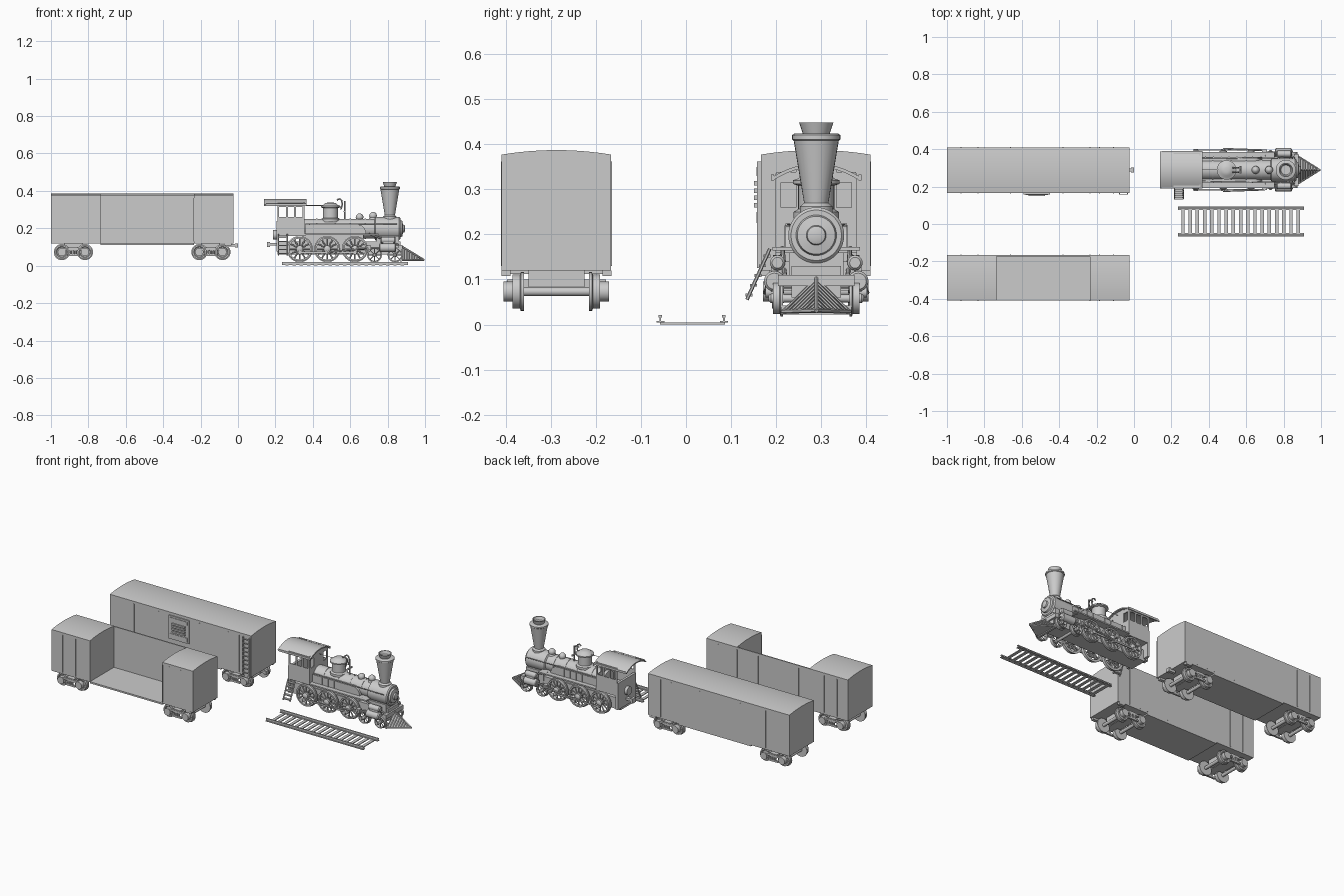
import bpy, bmesh, math
from mathutils import Matrix, Vector

if "Cube" in bpy.data.objects:
    bpy.data.objects.remove(bpy.data.objects["Cube"])

AX = {'z': Matrix.Identity(4), 'x': Matrix.Rotation(math.pi/2, 4, 'Y'), 'y': Matrix.Rotation(-math.pi/2, 4, 'X')}


class Part:
    """Collects simple solids into one named object."""
    def __init__(self, name):
        self.name, self.bm = name, bmesh.new()

    def box(self, x0, x1, y0, y1, z0, z1, rot=None):
        m = Matrix.Translation(((x0+x1)/2, (y0+y1)/2, (z0+z1)/2))
        if rot:
            m = m @ Matrix.Rotation(rot[0], 4, rot[1])
        bmesh.ops.create_cube(self.bm, size=1, matrix=m @ Matrix.Diagonal((abs(x1-x0), abs(y1-y0), abs(z1-z0), 1)))

    def rod(self, a, b, r, n=8):
        a, b = Vector(a), Vector(b)
        m = Matrix.Translation((a+b)/2) @ (b-a).to_track_quat('Z', 'Y').to_matrix().to_4x4()
        bmesh.ops.create_cone(self.bm, cap_ends=True, segments=n, radius1=r, radius2=r, depth=(b-a).length, matrix=m)

    def lathe(self, c, axis, prof, n=28, ring=False):
        m = Matrix.Translation(c) @ AX[axis]
        rows = [[self.bm.verts.new(m @ Vector((r*math.cos(2*math.pi*i/n), r*math.sin(2*math.pi*i/n), h)))
                 for i in range(n)] for r, h in prof]
        pairs = list(zip(rows, rows[1:])) + ([(rows[-1], rows[0])] if ring else [])
        for p, q in pairs:
            for i in range(n):
                self.bm.faces.new((p[i], p[(i+1) % n], q[(i+1) % n], q[i]))
        if not ring:
            self.bm.faces.new(rows[0])
            self.bm.faces.new(rows[-1])

    def prism(self, pts, axis, a, b):
        def mk(p, h):
            return self.bm.verts.new((h, p[0], p[1]) if axis == 'x' else (p[0], h, p[1]))
        lo, hi = [mk(p, a) for p in pts], [mk(p, b) for p in pts]
        n = len(pts)
        self.bm.faces.new(lo)
        self.bm.faces.new(hi)
        for i in range(n):
            self.bm.faces.new((lo[i], lo[(i+1) % n], hi[(i+1) % n], hi[i]))

    def done(self):
        bmesh.ops.recalc_face_normals(self.bm, faces=self.bm.faces)
        me = bpy.data.meshes.new(self.name)
        self.bm.to_mesh(me)
        self.bm.free()
        o = bpy.data.objects.new(self.name, me)
        bpy.context.collection.objects.link(o)
        bpy.context.view_layer.objects.active = o
        o.select_set(True)
        bpy.ops.object.shade_smooth_by_angle(angle=math.radians(35))
        o.select_set(False)


def arch(yc, hw, z0, zs, rise, n=12):
    top = [(yc+hw*(1-2*i/n), zs+rise*(1-(1-2*i/n)**2)) for i in range(n+1)]
    return [(yc-hw, z0), (yc+hw, z0)] + top


def truck(name, xc, yc):
    t = Part(name)
    for x in (xc-.062, xc+.062):
        t.rod((x, yc-.08, .073), (x, yc+.08, .073), .01, 12)
        for s in (-1, 1):
            t.lathe((x, yc, .073), 'y', [(.043, s*.072), (.043, s*.079), (.038, s*.081), (.038, s*.097),
                                         (.03, s*.097), (.026, s*.093), (.022, s*.093), (.022, s*.117)])
    for s in (-1, 1):
        y = yc+s*.106
        t.box(xc-.062, xc+.062, y-.006, y+.006, .083, .094)
        t.box(xc-.035, xc+.035, y-.006, y+.006, .052, .062)
        for dx in (-.013, 0, .013):
            t.rod((xc+dx, y, .058), (xc+dx, y, .09), .006)
    t.box(xc-.025, xc+.025, yc-.11, yc+.11, .078, .1)
    t.box(xc-.05, xc+.05, yc-.062, yc+.062, .08, .122)
    t.done()


def wagon(name, yc, is_open):
    b = Part(name + '_body')
    X0, X1, hw = -1.0, -.025, .1215
    spans = [(X0, -.735), (-.235, X1)] if is_open else [(X0, X1)]
    for a, c in spans:
        b.prism(arch(yc, hw, .12, .377, .01), 'x', a, c)
    if is_open:
        b.box(-.735, -.235, yc-hw, yc+hw, .112, .122)
        b.box(-.735, -.235, yc+hw-.007, yc+hw, .12, .377)
    else:
        b.box(-.735, -.235, yc-hw, yc+hw, .112, .122)
    b.done()
    r = Part(name + '_ribs')
    for x in (-.925, -.835, -.66, -.38, -.235, -.185, -.11):
        for s in (-1, 1):
            if not (is_open and s < 0 and -.735 < x < -.24):
                r.box(x-.003, x+.003, yc+s*hw-.002, yc+s*hw+.002, .13, .362)
    for s in (-1, 1):
        r.box(X1-.05, X1-.01, yc+s*.112-.01, yc+s*.112+.01, .108, .12)
    r.done()
    truck(name + '_rear_truck', -.88, yc)
    truck(name + '_front_truck', -.145, yc)


wagon('closed_car', .2875, False)
wagon('open_car', -.2875, True)

# closed car side hatch, ladder and coupler
h = Part('side_hatch')
h.box(-.59, -.45, .159, .168, .215, .36)
for z0, z1 in ((.225, .25), (.33, .35)):
    h.box(-.58, -.46, .156, .162, z0, z1)
for i in range(4):
    h.box(-.565, -.475, .151, .162, .26+i*.016, .27+i*.016)
h.done()
l = Part('car_ladder')
for x in (-.078, -.034):
    l.box(x-.003, x+.003, .157, .167, .125, .362)
for i in range(9):
    l.box(-.078, -.034, .157, .161, .138+i*.026, .144+i*.026)
l.done()
c = Part('car_coupler')
c.box(-.05, -.012, .28, .298, .102, .116)
c.box(-.015, 0, .276, .302, .098, .12)
c.done()

# track section
t = Part('track')
for i in range(17):
    x = .262+i*.0385
    t.box(x-.009, x+.009, -.058, .086, 0, .005)
for y, s in ((-.057, -1), (.084, 1)):
    t.box(.235, .91, y-.009, y+.009, .004, .008)
    t.box(.235, .91, y-.002, y+.002, .008, .017)
    t.box(.235, .91, y-.004, y+.004, .016, .021)
t.done()

# locomotive boiler and front
Y, ZB = .289, .198
b = Part('boiler')
b.lathe((0, Y, ZB), 'x', [(.053, .33), (.053, .73), (.062, .735), (.062, .862), (.056, .868), (.045, .868),
                          (.042, .878), (.022, .882), (.02, .89), (.012, .893)], 36)
for x in (.42, .52, .6, .68):
    b.lathe((x, Y, ZB), 'x', [(.055, -.004), (.055, .004)], 36)
b.done()
s = Part('smokestack')
s.lathe((.812, Y, 0), 'z', [(.036, .245), (.036, .262), (.027, .27), (.05, .408), (.054, .411), (.054, .42),
                            (.048, .424), (.03, .424), (.038, .448), (.033, .448), (.026, .43)])
s.done()
d = Part('domes')
d.lathe((.495, Y, 0), 'z', [(.05, .235), (.05, .25), (.04, .256), (.04, .308), (.052, .312), (.052, .32),
                            (.04, .324), (.03, .334), (.012, .338)])
for x, z in ((.65, 0), (.722, .008)):
    d.lathe((x, Y, z), 'z', [(.023, .235), (.018, .25), (.021, .258), (.019, .268), (.01, .277), (.004, .28)], 20)
d.done()
p = Part('whistle_and_pipes')
pts = [(.55, Y, .3), (.558, Y, .33), (.553, Y, .352), (.54, Y, .358), (.528, Y, .35)]
for dy in (-.012, .012):
    for u, v in zip(pts, pts[1:]):
        p.rod((u[0], u[1]+dy, u[2]), (v[0], v[1]+dy, v[2]), .004)
p.rod((.57, Y-.02, .29), (.57, Y+.02, .29), .006)
p.rod((.57, Y, .25), (.57, Y, .345), .004)
p.rod((.36, Y, .322), (.46, Y, .322), .0015)
for sy in (-1, 1):
    p.rod((.36, Y+sy*.06, .222), (.85, Y+sy*.066, .222), .0025)
p.done()

# cab with window openings and arched roof
c = Part('cab')
for sy in (-1, 1):
    y0, y1 = Y+sy*.09, Y+sy*.084
    c.box(.21, .355, y0, y1, .165, .26)
    c.box(.21, .355, y0, y1, .315, .335)
    for x in (.215, .262, .305, .35):
        c.box(x-.005, x+.005, y0, y1, .26, .315)
    c.box(.349, .355, Y+sy*.04, Y+sy*.086, .165, .26)
    for a in (.04, .083):
        c.box(.349, .355, Y+sy*(a-.005), Y+sy*(a+.005), .26, .32)
c.box(.349, .355, Y-.045, Y+.045, .165, .345)
c.box(.349, .355, Y-.088, Y+.088, .315, .338)
c.box(.205, .22, Y-.09, Y+.09, .075, .24)
c.box(.21, .36, Y-.09, Y+.09, .16, .168)
c.lathe((.2, Y, .165), 'x', [(.026, -.012), (.026, .01)], 20)
c.done()
r = Part('cab_roof')
outer = arch(Y, .098, 0, .327, .03)[2:]
r.prism(outer + [(y*.97+Y*.03, z-.007) for y, z in reversed(outer)], 'x', .14, .365)
for sy in (-1, 1):
    r.box(.15, .365, Y+sy*.094, Y+sy*.1, .32, .333)
r.done()

# frame, running boards, side panels
f = Part('frame')
f.box(.21, .87, Y-.055, Y+.055, .06, .13)
f.box(.33, .67, Y-.05, Y+.05, .12, .18)
f.box(.74, .86, Y-.06, Y+.06, .1, .16)
f.box(.855, .88, Y-.085, Y+.085, .085, .11)
f.box(.16, .21, Y-.01, Y+.01, .107, .122)
f.box(.155, .172, Y-.016, Y+.016, .1, .128)
for sy in (-1, 1):
    f.box(.355, .75, Y+sy*.045, Y+sy*.097, .164, .172)
    fend = [(.36, .17)] + [(.64+.045*math.cos(a*math.pi/12), .17+.05*math.sin(a*math.pi/12)) for a in range(7)] + [(.36, .22)]
    f.prism(fend, 'y', Y+sy*.045, Y+sy*.068)
    for i in range(7):
        f.box(.38+i*.042, .385+i*.042, Y+sy*.066, Y+sy*.071, .17, .22)
    f.rod((.7, Y+sy*.075, .17), (.86, Y+sy*.07, .11), .005)
f.done()


def spoked(p, x, z, r, s, n):
    p.lathe((x, Y, z), 'y', [(r*.8, s*.074), (r, s*.074), (r, s*.079), (r-.005, s*.081), (r-.005, s*.096),
                             (r*.8, s*.096)], 32, True)
    p.lathe((x, Y, z), 'y', [(r*.27, s*.072), (r*.27, s*.1), (r*.14, s*.106)], 16)
    for i in range(n):
        a = 2*math.pi*i/n
        u = Vector((math.cos(a), 0, math.sin(a)))
        cpt = Vector((x, Y+s*.086, z))
        p.rod(cpt+u*r*.2, cpt+u*r*.84, r*.06, 6)


w = Part('wheels')
for s in (-1, 1):
    for x in (.33, .477, .625):
        spoked(w, x, .089, .07, s, 12)
    for x in (.73, .84):
        spoked(w, x, .058, .04, s, 8)
for x, z in ((.33, .089), (.477, .089), (.625, .089), (.73, .058), (.84, .058)):
    w.rod((x, Y-.08, z), (x, Y+.08, z), .009, 12)
w.done()

# cylinders and drive rods
k = Part('cylinders_and_rods')
for s in (-1, 1):
    k.lathe((.803, Y+s*.093, .096), 'x', [(.018, -.048), (.023, -.044), (.023, .036), (.018, .042)], 20)
    k.lathe((.803, Y+s*.086, .137), 'x', [(.012, -.04), (.017, -.036), (.017, .034), (.012, .04)], 20)
    k.box(.775, .832, Y+s*.055, Y+s*.1, .1, .14)
    k.box(.33, .625, Y+s*.103, Y+s*.109, .066, .076)
    for x in (.33, .477, .625):
        k.lathe((x, Y, .071), 'y', [(.011, s*.095), (.011, s*.113)], 12)
    k.rod((.477, Y+s*.113, .071), (.7, Y+s*.105, .096), .005)
    k.rod((.69, Y+s*.093, .096), (.77, Y+s*.093, .096), .005)
    k.box(.685, .71, Y+s*.082, Y+s*.108, .085, .107)
k.done()

# cowcatcher: wedge with raised slats
q = Part('cowcatcher')
v = [q.bm.verts.new(p) for p in ((.875, Y-.072, .028), (.875, Y+.072, .028), (.99, Y, .028), (.875, Y, .098))]
for i in ((0, 1, 2), (0, 1, 3), (0, 2, 3), (1, 2, 3)):
    q.bm.faces.new([v[j] for j in i])
tip = Vector((.995, Y, .031))
for s in (-1, 1):
    q.rod((.875, Y+s*.075, .029), tip, .005, 6)
    for i in range(9):
        u = i/9
        q.rod(Vector((.878, Y, .102)).lerp(tip, u), Vector((.878, Y+s*.073, .03)).lerp(tip, u), .003, 6)
q.box(.865, .878, Y-.078, Y+.078, .022, .042)
q.rod((.878, Y, .102), tip, .005, 6)
q.done()

# slanted cab steps on the near side
g = Part('cab_steps')
for x in (.216, .264):
    g.rod((x, .186, .168), (x, .135, .055), .004, 6)
for i in range(5):
    u = i/4.4
    yy, zz = .18-.044*u, .152-.095*u
    g.box(.216, .264, yy-.008, yy+.008, zz-.003, zz+.003)
g.done()
